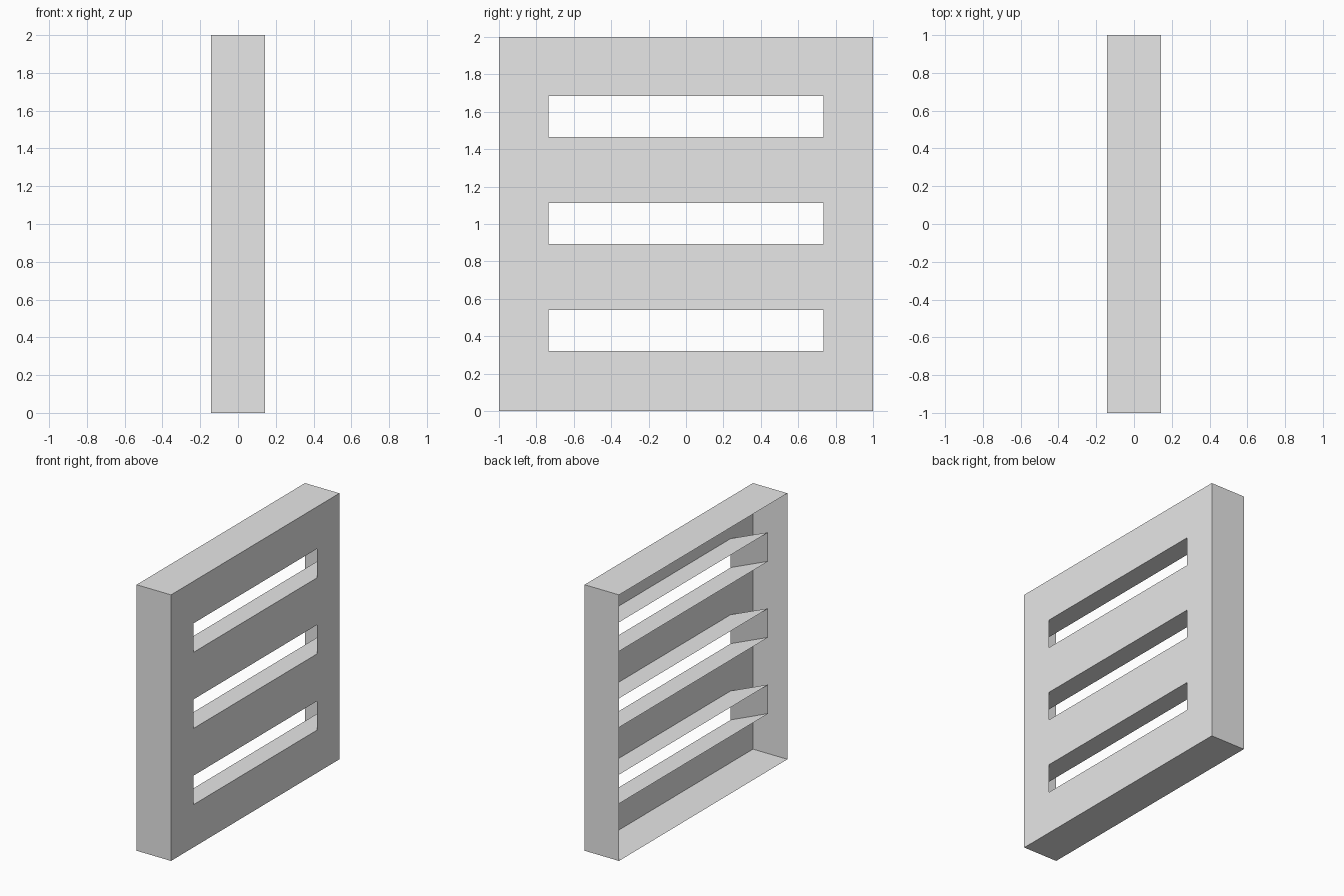
import bpy
import bmesh

cube = bpy.data.objects.get("Cube")
if cube:
    bpy.data.objects.remove(cube, do_unlink=True)

FRONT_X, BACK_X = 0.143, -0.143   # panel plane and open rim
HOOD_X = -0.008                   # free edge of the slot hoods
SLOT_Y, FLARE_Y = 0.735, 0.965    # slot half width, hood half width
SLOT_H = 0.218
SLOT_CENTRES = (0.43, 1.003, 1.575)

grey = bpy.data.materials.new("plain_grey")
grey.use_nodes = True
colour = (0.8, 0.8, 0.8, 1)
grey.diffuse_color = colour
grey.node_tree.nodes["Principled BSDF"].inputs["Base Color"].default_value = colour


def make_object(name, quads):
    """Build a sheet object from quads of corner points."""
    bm = bmesh.new()
    for quad in quads:
        bm.faces.new([bm.verts.new(p) for p in quad])
    bmesh.ops.remove_doubles(bm, verts=bm.verts, dist=1e-5)
    mesh = bpy.data.meshes.new(name)
    bm.to_mesh(mesh)
    bm.free()
    mesh.materials.append(grey)
    obj = bpy.data.objects.new(name, mesh)
    bpy.context.collection.objects.link(obj)
    return obj


def tube(section_a, section_b):
    """Four sheets joining two rectangular outlines."""
    return [(section_a[i], section_b[i], section_b[(i + 1) % 4], section_a[(i + 1) % 4])
            for i in range(4)]


def outline(x, half_y, low, high):
    return [(x, -half_y, low), (x, half_y, low), (x, half_y, high), (x, -half_y, high)]


# Slotted panel: a grid of sheets with the slot cells left open
ys = (-1, -SLOT_Y, SLOT_Y, 1)
zs = [0]
for c in SLOT_CENTRES:
    zs += [c - SLOT_H / 2, c + SLOT_H / 2]
zs.append(2)
cells = []
for row in range(len(zs) - 1):
    for col in range(3):
        if col == 1 and row % 2 == 1:
            continue
        cells.append([(FRONT_X, ys[col], zs[row]), (FRONT_X, ys[col + 1], zs[row]),
                      (FRONT_X, ys[col + 1], zs[row + 1]), (FRONT_X, ys[col], zs[row + 1])])
make_object("slotted_panel", cells)

# Surrounding rim, open at the back
make_object("outer_rim", tube(outline(FRONT_X, 1, 0, 2), outline(BACK_X, 1, 0, 2)))

# Flared hoods behind the slots
for n, c in enumerate(SLOT_CENTRES, 1):
    low, high = c - SLOT_H / 2, c + SLOT_H / 2
    make_object(f"slot_hood_{n}", tube(outline(FRONT_X, SLOT_Y, low, high),
                                       outline(HOOD_X, FLARE_Y, low, high)))
